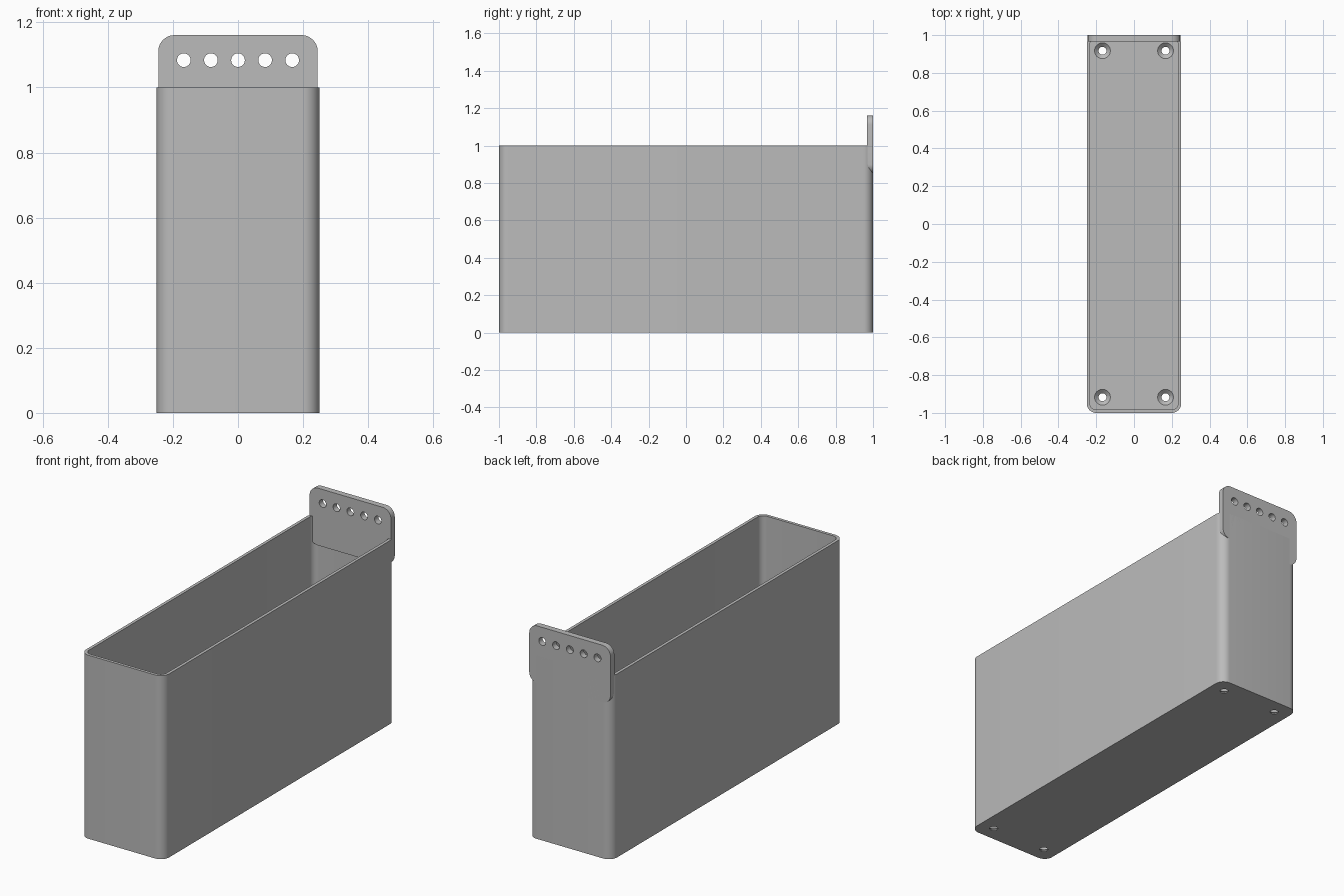
import bpy, bmesh, math
from mathutils import Matrix, Vector

old = bpy.data.objects.get("Cube")
if old:
    bpy.data.objects.remove(old, do_unlink=True)

GREY = (0.5, 0.5, 0.5, 1.0)
mat = bpy.data.materials.new("plain grey")
mat.use_nodes = True
mat.diffuse_color = GREY
mat.node_tree.nodes["Principled BSDF"].inputs["Base Color"].default_value = GREY

WALL, FLOOR, RADIUS, TAB = 0.0167, 0.025, 0.05, 0.033


def make_object(name, bm):
    bmesh.ops.recalc_face_normals(bm, faces=bm.faces)
    mesh = bpy.data.meshes.new(name)
    bm.to_mesh(mesh)
    bm.free()
    mesh.materials.append(mat)
    obj = bpy.data.objects.new(name, mesh)
    bpy.context.collection.objects.link(obj)
    return obj


def rounded_prism(name, half_x, half_y, radius, low, high, matrix=Matrix()):
    """Rounded rectangle extruded from low to high along z."""
    bm = bmesh.new()
    verts = []
    corners = [(1, 1), (-1, 1), (-1, -1), (1, -1)]
    steps = 10
    for i, (sx, sy) in enumerate(corners):
        for k in range(steps + 1):
            a = (i + k / steps) * math.pi / 2
            verts.append(bm.verts.new((sx * (half_x - radius) + radius * math.cos(a),
                                       sy * (half_y - radius) + radius * math.sin(a), low)))
    face = bm.faces.new(verts)
    top = bmesh.ops.extrude_face_region(bm, geom=[face])["geom"]
    bmesh.ops.translate(bm, vec=(0, 0, high - low),
                        verts=[g for g in top if isinstance(g, bmesh.types.BMVert)])
    bm.transform(matrix)
    return make_object(name, bm)


def cones(name, centres, r_low, r_high, depth, turn=Matrix()):
    """A set of matching round cutters."""
    bm = bmesh.new()
    for c in centres:
        bmesh.ops.create_cone(bm, cap_ends=True, segments=32, radius1=r_low, radius2=r_high,
                              depth=depth, matrix=Matrix.Translation(Vector(c)) @ turn)
    return make_object(name, bm)


def cut(obj, cutter):
    mod = obj.modifiers.new("cut", "BOOLEAN")
    mod.operation = "DIFFERENCE"
    mod.solver = "EXACT"
    mod.object = cutter
    bpy.context.view_layer.objects.active = obj
    bpy.ops.object.modifier_apply(modifier=mod.name)
    bpy.data.objects.remove(cutter, do_unlink=True)


# Open box with a thin wall and a flat floor
box = rounded_prism("box", 0.25, 1.0, RADIUS, 0, 1.0)
cut(box, rounded_prism("cavity", 0.25 - WALL, 1.0 - WALL, RADIUS - WALL, FLOOR, 1.2))

# Countersunk screw holes in the floor
spots = [(x, y) for x in (-0.167, 0.167) for y in (-0.917, 0.917)]
cut(box, cones("screw_holes", [(x, y, 0) for x, y in spots], 0.021, 0.021, 0.2))
cut(box, cones("countersinks", [(x, y, FLOOR - 0.0095) for x, y in spots], 0.0205, 0.0425, 0.02))

# Hanging tab on the back with a row of holes
upright = Matrix.Rotation(math.pi / 2, 4, "X")
tab = rounded_prism("hanging_tab", 0.245, 0.156, RADIUS, 0, TAB,
                    Matrix.Translation((0, 1.0, 1.005)) @ upright)
cut(tab, cones("tab_holes", [(i * 0.0833, 1.0, 1.084) for i in range(-2, 3)],
               0.021, 0.021, 0.2, upright))

# Smooth rounded corners, keep the edges sharp
bpy.ops.object.select_all(action="DESELECT")
for obj in (box, tab):
    obj.select_set(True)
bpy.context.view_layer.objects.active = box
bpy.ops.object.shade_smooth_by_angle(angle=math.radians(30))
